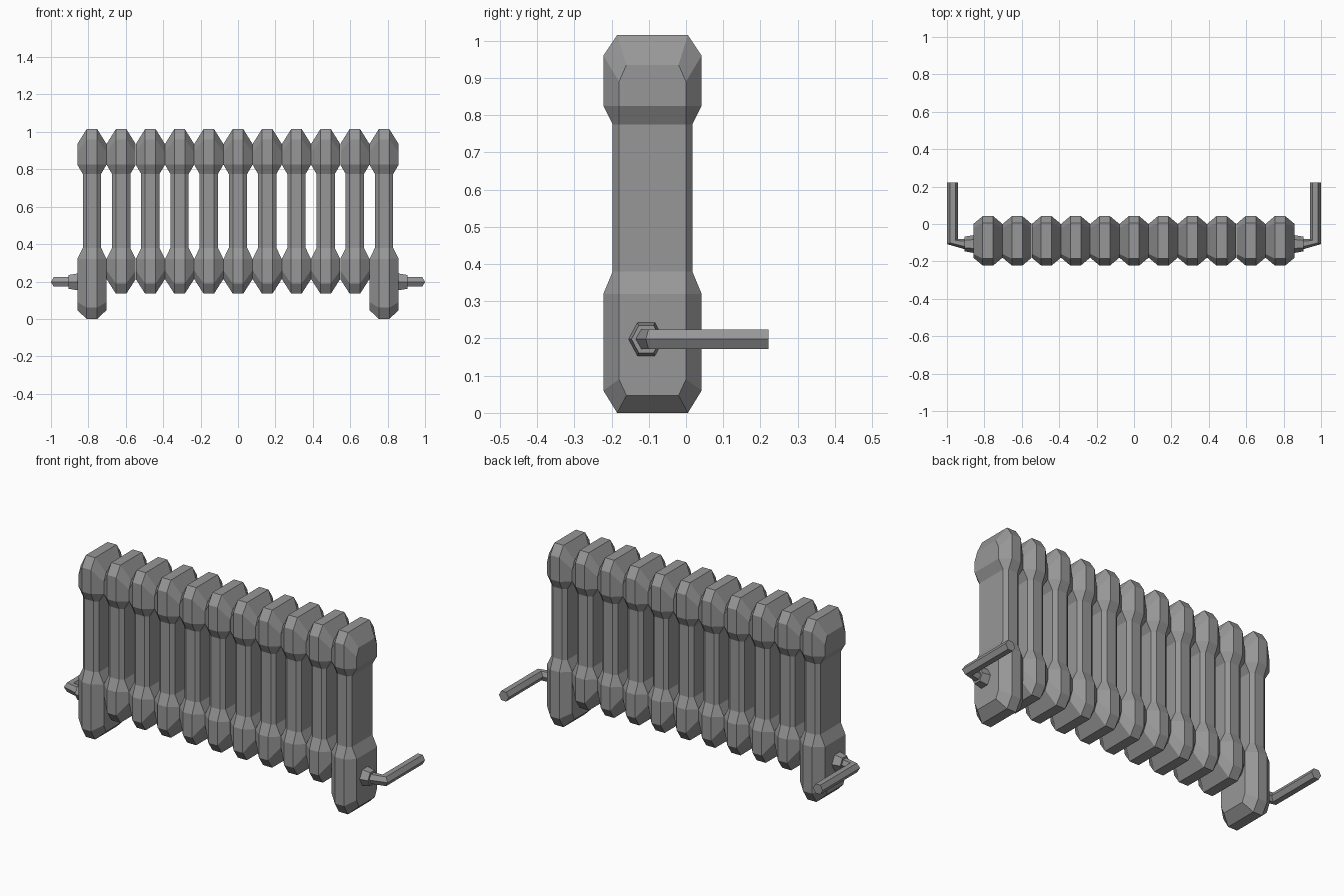
import bpy, bmesh, math
from mathutils import Vector

if "Cube" in bpy.data.objects:
    bpy.data.objects.remove(bpy.data.objects["Cube"])

YC = -0.09     # depth centre of the radiator body
RIM = 0.028    # half width of the narrow front/back/top rim
PITCH = 0.1562
PZ = 0.198     # pipe height

iron = bpy.data.materials.new("dark_grey_iron")
iron.diffuse_color = (0.31, 0.31, 0.31, 1)
iron.use_nodes = True
iron.node_tree.nodes["Principled BSDF"].inputs["Base Color"].default_value = iron.diffuse_color


def make_object(name, bm, loc=(0, 0, 0)):
    bmesh.ops.recalc_face_normals(bm, faces=bm.faces)
    me = bpy.data.meshes.new(name)
    bm.to_mesh(me)
    bm.free()
    me.materials.append(iron)
    ob = bpy.data.objects.new(name, me)
    ob.location = loc
    bpy.context.collection.objects.link(ob)
    return ob


def loft(bm, rings):
    """Bridge consecutive rings of points with quads; return the vertex rings."""
    vr = [[bm.verts.new(p) for p in r] for r in rings]
    n = len(vr[0])
    for a, b in zip(vr, vr[1:]):
        for i in range(n):
            j = (i + 1) % n
            bm.faces.new((a[i], a[j], b[j], b[i]))
    return vr


def section(name, x, bottom):
    # rows: rim y, rim z, side y, side z, side x
    rows = [
        (0.095, 1.015, 0.07, 0.935, 0.078),
        (0.132, 0.96, 0.09, 0.89, 0.078),
        (0.132, 0.825, 0.09, 0.825, 0.078),
        (0.107, 0.775, 0.09, 0.775, 0.049),
        (0.107, 0.38, 0.09, 0.38, 0.049),
        (0.132, 0.32, 0.09, 0.32, 0.078),
    ] + bottom
    rings = []
    for oy, oz, iy, iz, ix in rows:
        half = [(RIM, oy, oz), (ix, iy, iz), (ix, -iy, iz), (RIM, -oy, oz)]
        rings.append(half + [(-px, -py, pz) for px, py, pz in half])
    bm = bmesh.new()
    vr = loft(bm, rings)
    for r in (vr[0], vr[-1]):
        for idx in ((0, 3, 4, 7), (0, 1, 2, 3), (4, 5, 6, 7)):
            bm.faces.new([r[i] for i in idx])
    return make_object(name, bm, (x, YC, 0))


def hex_tube(name, path):
    # path: centre, radius, horizontal side direction of each hexagon
    rings = []
    for c, r, side in path:
        ring = []
        for k in range(6):
            a = k * math.pi / 3
            ring.append(Vector(c) + r * (math.cos(a) * Vector(side)
                                         + math.sin(a) * Vector((0, 0, 1))))
        rings.append(ring)
    bm = bmesh.new()
    vr = loft(bm, rings)
    bm.faces.new(vr[0])
    bm.faces.new(vr[-1])
    return make_object(name, bm)


# Radiator sections; the two end ones reach the floor as feet
foot = [(0.132, 0.06, 0.09, 0.09, 0.078), (0.095, 0.0, 0.07, 0.047, 0.078)]
short = [(0.132, 0.19, 0.09, 0.26, 0.078), (0.095, 0.135, 0.07, 0.213, 0.078)]
for i in range(-5, 6):
    end = abs(i) == 5
    section("end_section" if end else "middle_section", i * PITCH,
            foot if end else short)

# Coupling nut and bent supply pipe on each side
for s, label in ((-1, "left"), (1, "right")):
    hex_tube(label + "_coupling_nut", [
        ((s * 0.85, -0.107, PZ), 0.053, (0, -0.92, 0)),
        ((s * 0.905, -0.107, PZ), 0.043, (0, -0.92, 0)),
    ])
    hex_tube(label + "_pipe", [
        ((s * 0.89, -0.109, PZ), 0.03, (0, -1, 0)),
        ((s * 0.97, -0.094, PZ), 0.03, (s * 1.0, -0.46, 0)),
        ((s * 0.97, 0.222, PZ), 0.03, (s * 1.0, 0, 0)),
    ])
